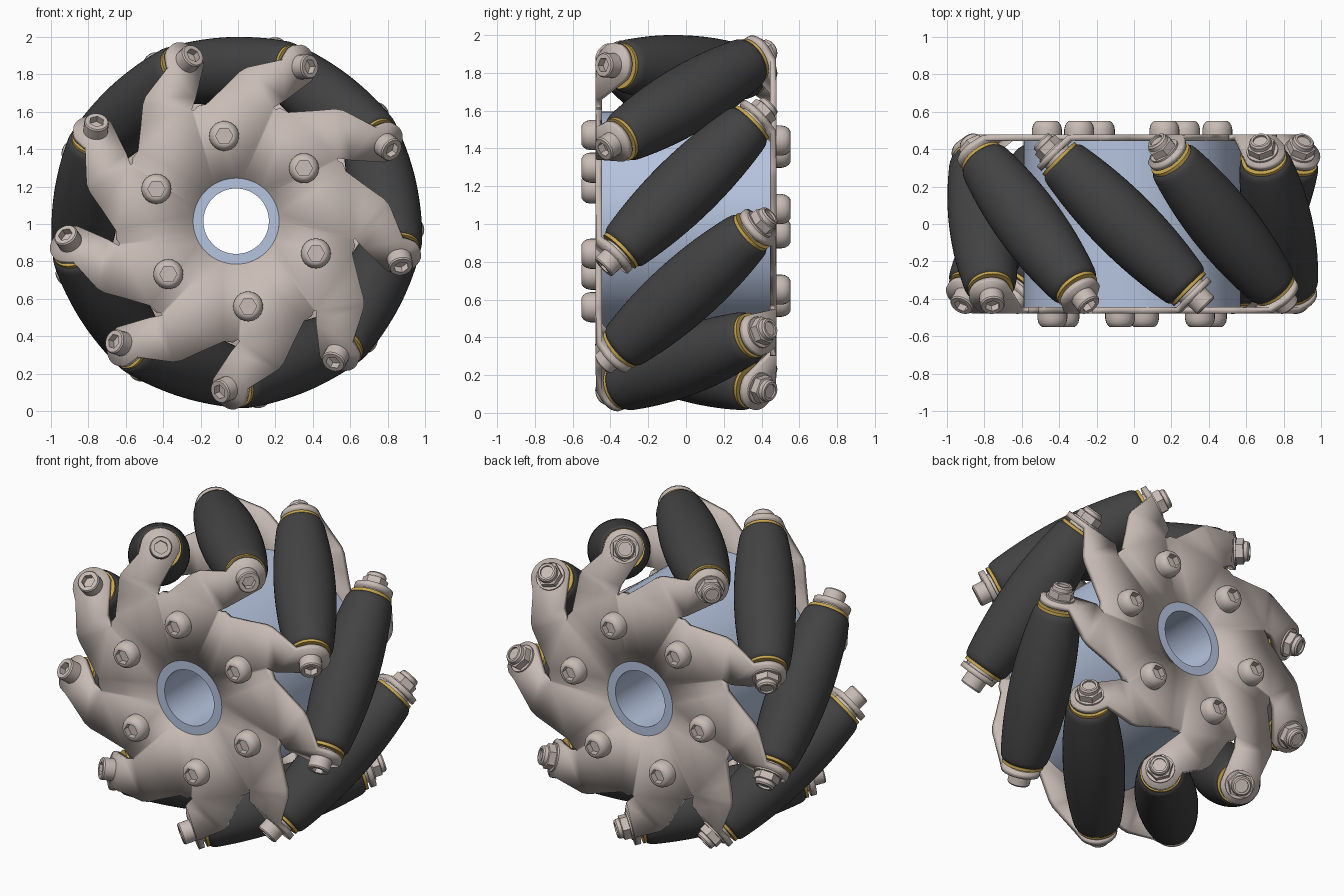
import bpy, bmesh
from math import sin, cos, pi, radians, sqrt
from mathutils import Matrix, Vector

if "Cube" in bpy.data.objects:
    bpy.data.objects.remove(bpy.data.objects["Cube"], do_unlink=True)


def material(name, rgb):
    m = bpy.data.materials.new(name)
    m.use_nodes = True
    m.diffuse_color = (*rgb, 1)
    m.node_tree.nodes["Principled BSDF"].inputs["Base Color"].default_value = (*rgb, 1)
    return m


steel = material("warm grey metal", (0.58, 0.50, 0.46))
rubber = material("dark rubber", (0.055, 0.055, 0.055))
blue = material("pale blue hub", (0.46, 0.55, 0.73))
brass = material("brass", (0.58, 0.38, 0.08))

COUNT = 9
STEP = 2 * pi / COUNT
PHASE = radians(3)
AXLE_R = 0.805          # distance of roller axis from wheel axis
PLATE_Y = 0.4615        # middle of each side plate
FACE_Y = 0.478          # outer face of each side plate
CENTRE = Matrix.Translation((-0.01, 0, 1.015))
FLIP = Matrix.Rotation(pi, 4, 'Z')


def turn(angle):
    # anticlockwise about the wheel axis, seen from the front
    return Matrix.Rotation(-angle, 4, 'Y')


def finish(bm, name, mat, angle=35):
    bmesh.ops.recalc_face_normals(bm, faces=bm.faces)
    me = bpy.data.meshes.new(name)
    bm.to_mesh(me)
    bm.free()
    me.materials.append(mat)
    me.shade_smooth()
    me.set_sharp_from_angle(angle=radians(angle))
    return me


def place(name, mesh, matrix):
    ob = bpy.data.objects.new(name, mesh)
    bpy.context.scene.collection.objects.link(ob)
    ob.matrix_world = CENTRE @ matrix
    return ob


def lathe(name, profile, mat, n=24, closed=False):
    """Spin (radius, height[, hex]) points about z; hex rings have six flats."""
    bm = bmesh.new()
    rings = []
    for r, h, *hexed in profile:
        if r == 0:
            rings.append([bm.verts.new((0, 0, h))] * n)
            continue
        ring = []
        for i in range(n):
            a = 2 * pi * i / n
            k = cos(pi / 6) / cos(a % (pi / 3) - pi / 6) if hexed else 1
            ring.append(bm.verts.new((r * k * cos(a), r * k * sin(a), h)))
        rings.append(ring)
    pairs = list(zip(rings, rings[1:]))
    if closed:
        pairs.append((rings[-1], rings[0]))
    for a, b in pairs:
        for i in range(n):
            j = (i + 1) % n
            quad = dict.fromkeys((a[i], a[j], b[j], b[i]))
            bm.faces.new(list(quad))
    return finish(bm, name, mat)


# Hub: drum between the plates, with a bored boss flush with their faces
half = [(0.175, FACE_Y), (0.23, FACE_Y), (0.23, 0.445), (0.58, 0.445)]
hub = lathe("hub", half + [(r, -h) for r, h in reversed(half)], blue, 72, True)
place("hub", hub, Matrix.Rotation(pi / 2, 4, 'X'))


# Side plate: nine hooked teeth, each with a tab folded across the axle
FOLD = 0.29


def polar(r, a):
    return (r * cos(a), r * sin(a))


def side_plate():
    bm = bmesh.new()
    n0 = radians(107.8)
    n1 = n0 - STEP
    slit = radians(1)
    bore = [polar(0.23, n1 + STEP * i / 8) for i in range(9)]
    left = [polar(0.635, n0), polar(0.64, n0 - slit), (-0.175, 0.625), (-0.127, 0.633),
            (-0.02, 0.725), (0.06, 0.797), (0.1, 0.818), (FOLD, 0.85)]
    right = [(FOLD, 0.63), polar(0.64, n1 + slit), polar(0.635, n1)]
    tip = []
    for i in range(13):
        a = radians(125 - 170 * i / 12)
        tip.append((0.375 + 0.115 / sqrt(2) * cos(a), 0.81 + 0.115 * sin(a)))
    tab = [left[-1]] + tip + [right[0]]
    for k in range(COUNT):
        m = turn(k * STEP)
        for outline in (bore + left + right, tab):
            bm.faces.new([bm.verts.new(m @ Vector((u, max(0, u - FOLD) - PLATE_Y, v)))
                          for u, v in outline])
    bmesh.ops.remove_doubles(bm, verts=bm.verts, dist=0.0005)
    bmesh.ops.triangulate(bm, faces=bm.faces)
    return finish(bm, "side_plate", steel, 25)


plate = side_plate()
for name, side in (("front_plate", Matrix()), ("back_plate", FLIP)):
    ob = place(name, plate, turn(PHASE) @ side)
    mod = ob.modifiers.new("thickness", 'SOLIDIFY')
    mod.thickness = 0.033
    mod.offset = 0
    mod.use_even_offset = True

# Domed socket screws holding the plates to the hub
screw = lathe("plate_screw", [
    (0, 0), (0.08, 0), (0.08, 0.028), (0.075, 0.05), (0.064, 0.066), (0.052, 0.074),
    (0.046, 0.074, 1), (0.046, 0.035, 1), (0, 0.035)], steel)
for name, start, sign in (("front_screw", 38, -1), ("back_screw", 8, 1)):
    for k in range(6):
        a = radians(start + 60 * k)
        x, z = polar(0.46, a)
        place(name, screw, Matrix.Translation((x, sign * FACE_Y, z))
              @ Matrix.Rotation(-sign * pi / 2, 4, 'X'))

# Roller: barrel with rounded ends
R_MID, R_END, LENGTH = 0.18, 0.142, 0.44
barrel = [(0, -0.485), (0.112, -0.485), (0.128, -0.475), (0.137, -0.46)]
for i in range(17):
    t = -1 + i / 8
    barrel.append((R_MID - (R_MID - R_END) * t * t, LENGTH * t))
barrel += [(r, -h) for r, h in reversed(barrel[:4])]
roller = lathe("roller", barrel, rubber, 48)

# Axle hardware, heights measured along the axle from the roller's middle
bushing = lathe("bushing", [(0, 0.48), (0.122, 0.48), (0.122, 0.498), (0, 0.498)], brass, 36)
spacer = lathe("spacer", [(0, 0.497), (0.085, 0.497), (0.085, 0.52), (0, 0.52)], steel)
head = lathe("axle_head", [
    (0, 0.54), (0.066, 0.54), (0.066, 0.612), (0.06, 0.62), (0.042, 0.62),
    (0.04, 0.62, 1), (0.04, 0.58, 1), (0, 0.58)], steel)
nut = lathe("axle_nut", [
    (0, 0.54), (0.085, 0.54), (0.085, 0.558), (0.076, 0.558, 1), (0.076, 0.6, 1),
    (0.06, 0.604), (0.058, 0.625), (0.05, 0.634), (0.038, 0.634), (0.038, 0.622),
    (0, 0.622)], steel)

to_back = Vector((-1, 1, 0)).to_track_quat('Z', 'Y').to_matrix().to_4x4()
to_front = Vector((1, -1, 0)).to_track_quat('Z', 'Y').to_matrix().to_4x4()
for k in range(COUNT):
    seat = turn(PHASE + k * STEP) @ Matrix.Translation((0, 0, AXLE_R))
    place("roller", roller, seat @ to_back)
    for name, aim, end in (("front", to_front, head), ("back", to_back, nut)):
        for part in (bushing, spacer, end):
            place(name + "_" + part.name, part, seat @ aim)
